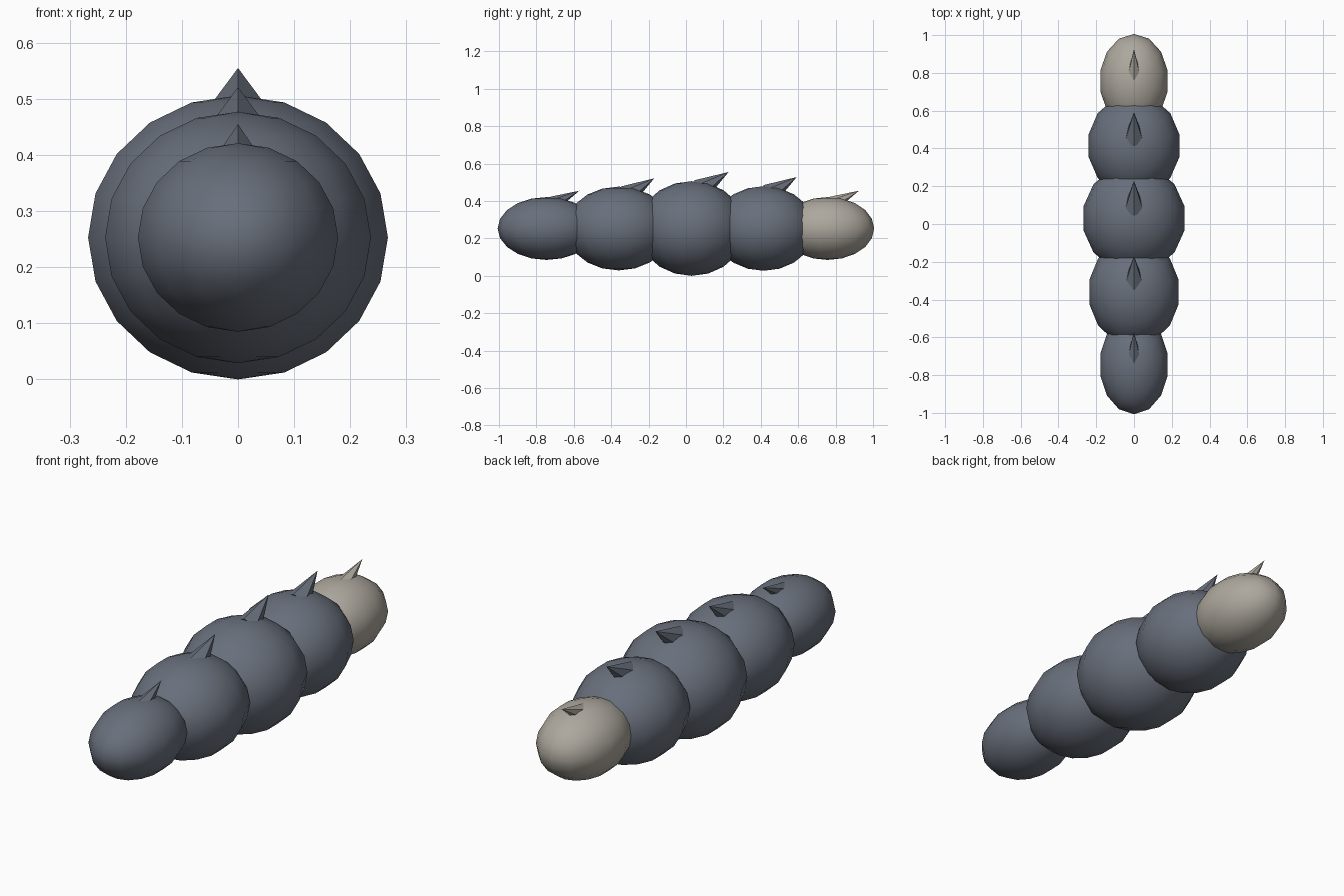
import bpy
from math import radians, cos, sin
from mathutils import Vector

if "Cube" in bpy.data.objects:
    bpy.data.objects.remove(bpy.data.objects["Cube"])


def material(name, rgb):
    m = bpy.data.materials.new(name)
    m.diffuse_color = (*rgb, 1)
    m.use_nodes = True
    m.node_tree.nodes["Principled BSDF"].inputs["Base Color"].default_value = m.diffuse_color
    return m


slate = material("slate", (0.14, 0.16, 0.20))
beige = material("beige", (0.42, 0.39, 0.34))

# name, centre y, radii x/y/z, spike tip (y, z), spike radius, spike length, colour
Z = 0.253
SEGMENTS = [
    ("front_segment", -0.745, (0.183, 0.262, 0.168), (-0.57, 0.455), 0.042, 0.165, slate),
    ("second_segment", -0.36, (0.243, 0.285, 0.224), (-0.17, 0.521), 0.058, 0.175, slate),
    ("middle_segment", 0.03, (0.274, 0.290, 0.253), (0.228, 0.555), 0.060, 0.18, slate),
    ("fourth_segment", 0.415, (0.246, 0.275, 0.226), (0.592, 0.528), 0.058, 0.175, slate),
    ("end_segment", 0.757, (0.183, 0.249, 0.168), (0.925, 0.455), 0.042, 0.165, beige),
]

for name, y, radii, (ty, tz), r, length, mat in SEGMENTS:
    # rounded body segment
    bpy.ops.mesh.primitive_uv_sphere_add(segments=14, ring_count=10, radius=1, location=(0, y, Z))
    body = bpy.context.object
    body.name = name
    body.scale = radii
    body.data.materials.append(mat)
    bpy.ops.object.shade_smooth()

    # swept-back spike, its base sunk in the segment
    tilt = radians(32 if r > 0.05 else 26)
    axis = Vector((0, cos(tilt), sin(tilt)))
    bpy.ops.mesh.primitive_cone_add(vertices=6, radius1=r, depth=length,
                                    location=Vector((0, ty, tz)) - axis * length / 2,
                                    rotation=(tilt - radians(90), 0, 0))
    spike = bpy.context.object
    spike.name = name.replace("segment", "spike")
    spike.data.materials.append(mat)
